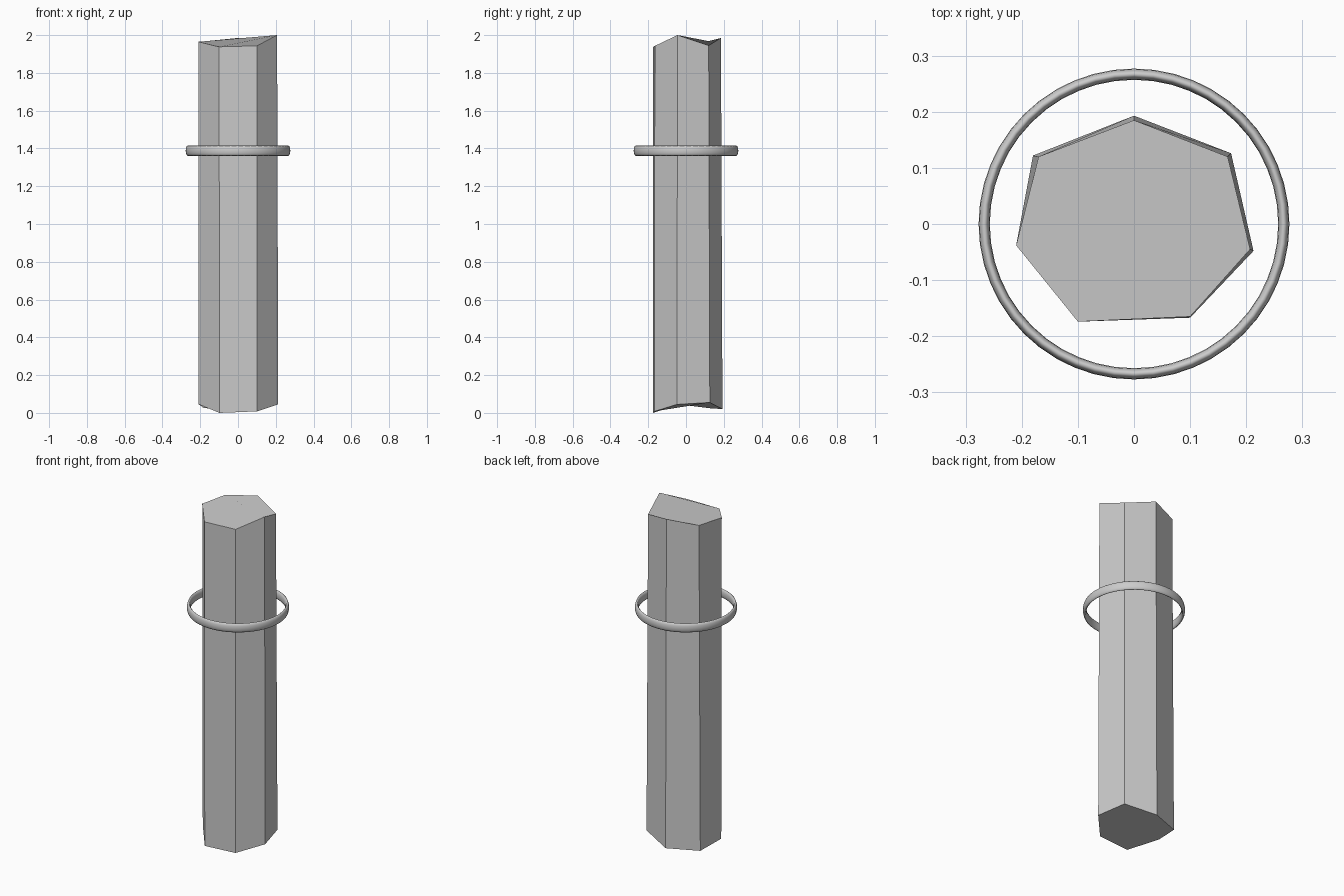
import bpy
import bmesh

cube = bpy.data.objects.get("Cube")
if cube:
    bpy.data.objects.remove(cube, do_unlink=True)

# One plain grey for both parts
grey = bpy.data.materials.new("stone_grey")
grey.use_nodes = True
colour = (0.6, 0.6, 0.6, 1)
grey.diffuse_color = colour
grey.node_tree.nodes["Principled BSDF"].inputs["Base Color"].default_value = colour

# Seven-sided column with uneven ends, rings run clockwise from the back
top = [(0, 0.185, 1.985), (0.167, 0.12, 1.945), (0.207, -0.045, 2.0),
       (0.1, -0.165, 1.943), (-0.1, -0.174, 1.938), (-0.21, -0.038, 1.965),
       (-0.17, 0.12, 1.968)]
bottom = [(0, 0.193, 0.02), (0.173, 0.126, 0.055), (0.213, -0.048, 0.045),
          (0.1, -0.167, 0.008), (-0.098, -0.174, 0), (-0.208, -0.036, 0.045),
          (-0.18, 0.122, 0.025)]
bm = bmesh.new()
upper = [bm.verts.new(p) for p in top]
lower = [bm.verts.new(p) for p in bottom]
bm.faces.new(upper)
bm.faces.new(lower)
for i in range(len(upper)):
    j = (i + 1) % len(upper)
    bm.faces.new((upper[i], upper[j], lower[j], lower[i]))
bmesh.ops.recalc_face_normals(bm, faces=bm.faces)
mesh = bpy.data.meshes.new("column")
bm.to_mesh(mesh)
bm.free()
column = bpy.data.objects.new("column", mesh)
bpy.context.collection.objects.link(column)
mesh.materials.append(grey)

# Floating ring, stretched upright into a band
bpy.ops.mesh.primitive_torus_add(major_radius=0.267, minor_radius=0.01,
                                 major_segments=48, minor_segments=12,
                                 location=(0, 0, 1.388))
ring = bpy.context.object
ring.name = "floating_ring"
ring.scale.z = 2.7
bpy.ops.object.transform_apply(location=False, rotation=False, scale=True)
bpy.ops.object.shade_smooth()
ring.data.materials.append(grey)
